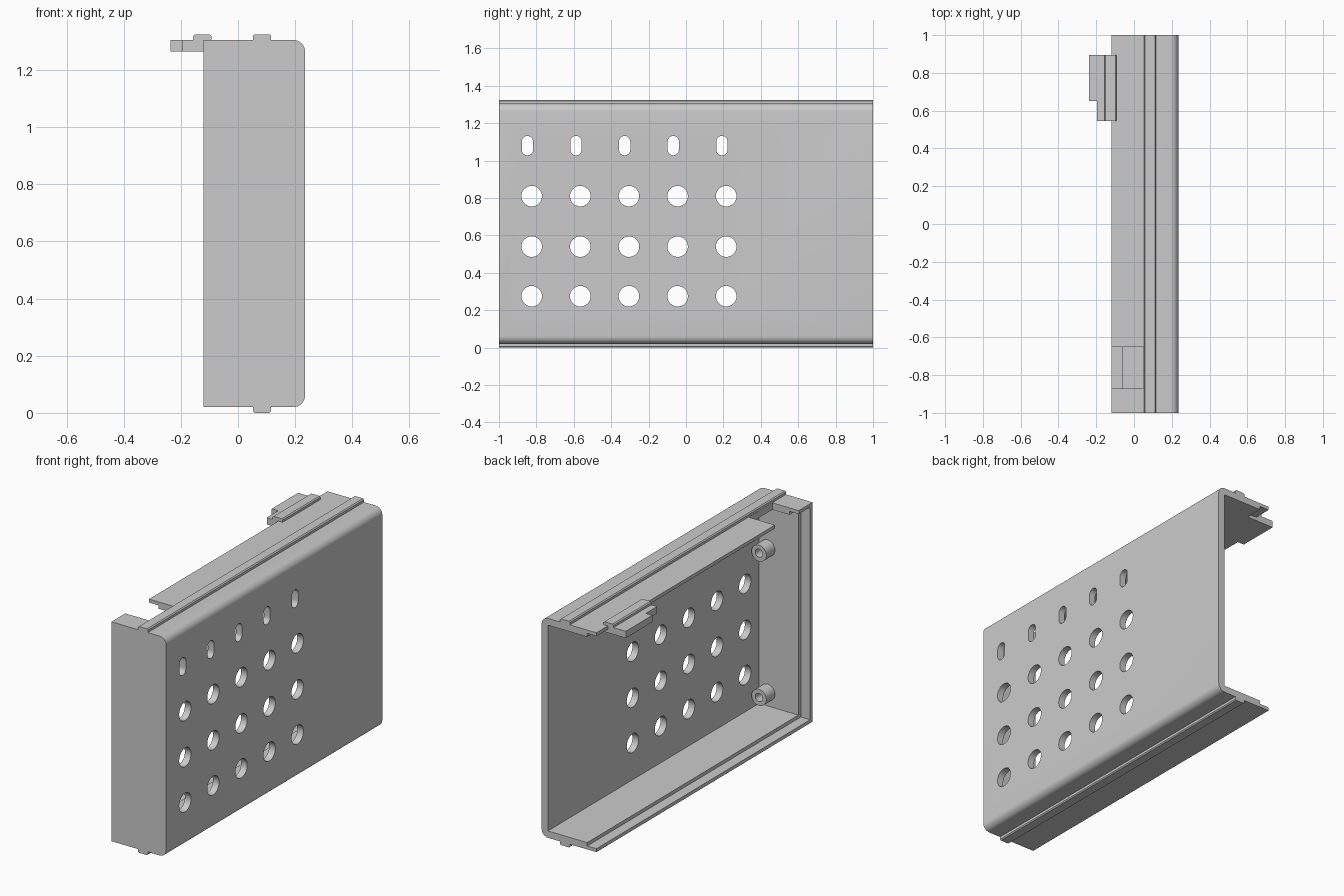
import bpy, bmesh
from math import sin, cos, pi
from mathutils import Vector

cube = bpy.data.objects.get("Cube")
if cube:
    bpy.data.objects.remove(cube, do_unlink=True)

grey = bpy.data.materials.new("plain_grey")
grey.use_nodes = True
colour = (0.6, 0.6, 0.6, 1)
grey.diffuse_color = colour
grey.node_tree.nodes["Principled BSDF"].inputs["Base Color"].default_value = colour


def add_prism(bm, outline, axis, low, high):
    """Extrude a 2D outline along axis 0, 1 or 2."""
    verts = []
    for a, b in outline:
        p = [a, b]
        p.insert(axis, low)
        verts.append(bm.verts.new(p))
    face = bm.faces.new(verts)
    ext = bmesh.ops.extrude_face_region(bm, geom=[face])
    move = Vector([high - low if i == axis else 0 for i in range(3)])
    bmesh.ops.translate(bm, vec=move, verts=[v for v in ext["geom"] if isinstance(v, bmesh.types.BMVert)])


def make(name, prisms):
    """One object from a list of (outline, axis, low, high)."""
    bm = bmesh.new()
    for p in prisms:
        add_prism(bm, *p)
    bmesh.ops.recalc_face_normals(bm, faces=bm.faces)
    mesh = bpy.data.meshes.new(name)
    bm.to_mesh(mesh)
    bm.free()
    mesh.materials.append(grey)
    obj = bpy.data.objects.new(name, mesh)
    bpy.context.collection.objects.link(obj)
    return obj


def rect(a0, a1, b0, b1):
    return [(a0, b0), (a1, b0), (a1, b1), (a0, b1)]


def arc(cx, cy, r, start, end, n):
    return [(cx + r * cos(start + (end - start) * i / n),
             cy + r * sin(start + (end - start) * i / n)) for i in range(n + 1)]


def circle(cx, cy, r, n=32):
    return arc(cx, cy, r, 0, 2 * pi, n)[:-1]


def slot(cx, cy, r, half):
    return arc(cx, cy + half, r, 0, pi, 12) + arc(cx, cy - half, r, pi, 2 * pi, 12)


def activate(obj):
    bpy.ops.object.select_all(action="DESELECT")
    obj.select_set(True)
    bpy.context.view_layer.objects.active = obj


def cut(obj, prisms):
    cutter = make("cutter", prisms)
    cutter.hide_render = True
    mod = obj.modifiers.new("cut", "BOOLEAN")
    mod.operation = "DIFFERENCE"
    mod.solver = "EXACT"
    mod.object = cutter
    activate(obj)
    bpy.ops.object.modifier_apply(modifier=mod.name)
    bpy.data.objects.remove(cutter, do_unlink=True)


# Overall section, with rounded outer corners and a rib above and below
LEFT, RIGHT, BOTTOM, TOP = -0.12, 0.235, 0.02, 1.305
RIB0, RIB1, RIB_H, R, CH = 0.052, 0.116, 0.02, 0.042, 0.006
lower_rib = [(RIB0, BOTTOM), (RIB0, CH), (RIB0 + CH, 0), (RIB1 - CH, 0), (RIB1, CH), (RIB1, BOTTOM)]
mid = BOTTOM + TOP
upper_rib = [(x, mid - z) for x, z in reversed(lower_rib)]
section = ([(LEFT, BOTTOM)] + lower_rib
           + arc(RIGHT - R, BOTTOM + R, R, -pi / 2, 0, 8)
           + arc(RIGHT - R, TOP - R, R, 0, pi / 2, 8)
           + upper_rib + [(LEFT, TOP)])
shell = make("half_shell", [(section, 1, -1, 1)])

# Cavity, open at the back and inner side, with a stepped lip at the rim
WALL, LIP, STEP = 0.04, 0.02, -0.06
cut(shell, [(rect(-1, RIGHT - WALL, BOTTOM + WALL, TOP - WALL), 1, -0.955, 2)])
cut(shell, [(rect(-1, STEP, BOTTOM + LIP, TOP - LIP), 1, -0.978, 2)])

# Notch in the top flange
cut(shell, [(rect(-1, RIB0 - 0.001, -0.872, -0.652), 2, 1.2, 2)])

# Vent holes and slots through the side panel
holes = []
for i in range(5):
    y = -0.825 + 0.26 * i
    for z in (0.275, 0.54, 0.81):
        holes.append((circle(y, z, 0.055), 0, 0.1, 0.4))
    holes.append((slot(y - 0.023, 1.08, 0.03, 0.022), 0, 0.1, 0.4))
cut(shell, holes)

# Hollow screw bosses on the inside of the front wall
bosses = []
for label, z in (("lower", 0.14), ("upper", 0.985)):
    boss = make(label + "_boss", [(circle(0.14, z, 0.048), 1, -0.96, -0.875)])
    cut(boss, [(circle(0.14, z, 0.024), 1, -0.94, -0.8)])
    bosses.append(boss)

# Latch hook at the back of the top flange
hook = [(-0.237, 0.895), (-0.237, 0.65), (-0.195, 0.65), (-0.195, 0.545), (LEFT, 0.545), (LEFT, 0.895)]
make("latch_plate", [(hook, 2, TOP - WALL, TOP)])
make("latch_root", [(rect(LEFT, STEP, 0.545, 0.895), 2, TOP - WALL, TOP - LIP)])
rail = [(-0.157, TOP), (-0.092, TOP), (-0.092, 1.318), (-0.098, 1.324), (-0.151, 1.324), (-0.157, 1.318)]
make("latch_rail", [(rail, 1, 0.545, 0.895)])

for obj in [shell] + bosses:
    activate(obj)
    bpy.ops.object.shade_smooth_by_angle(angle=pi / 6)
